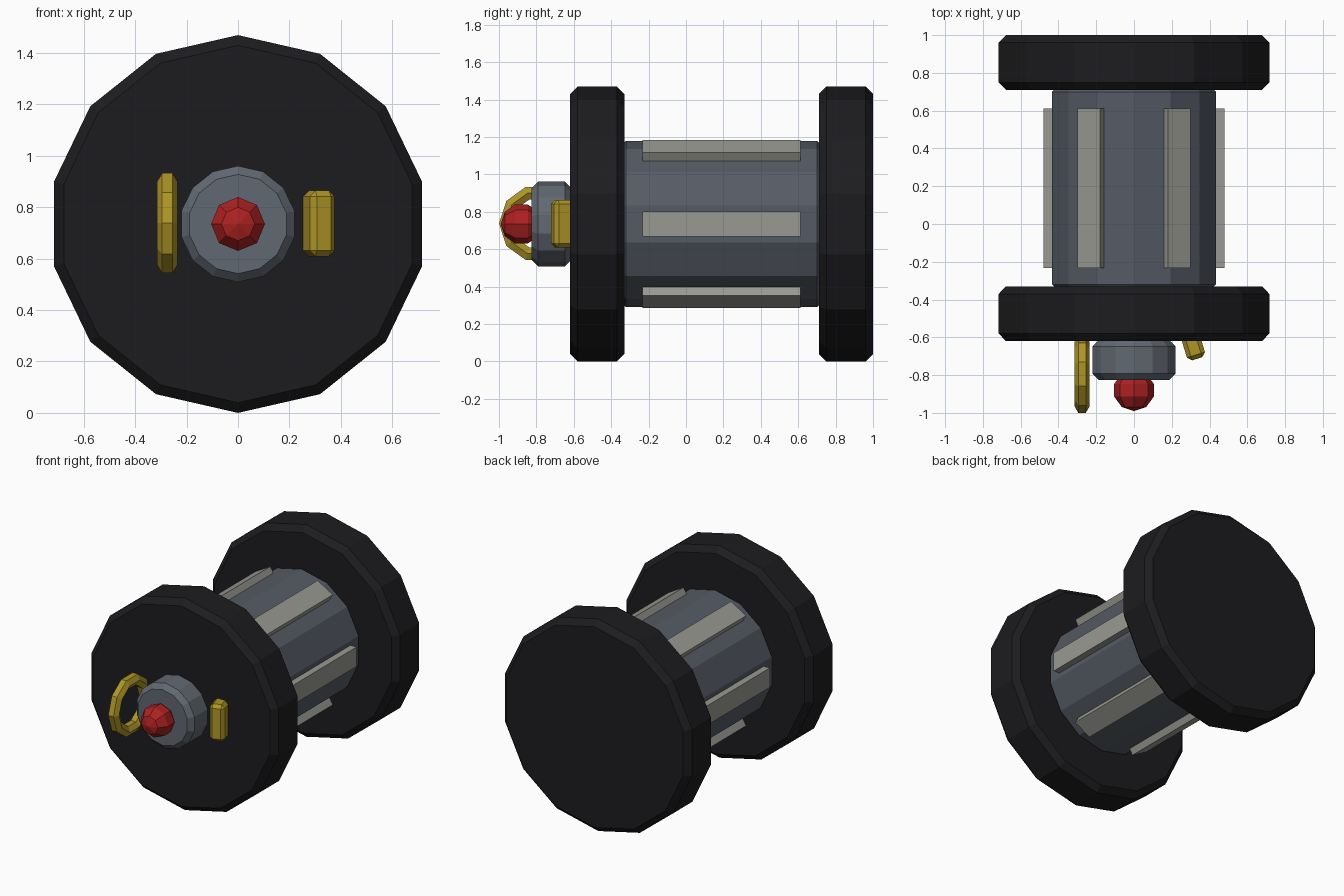
import bpy, bmesh
from math import sin, cos, pi, radians
from mathutils import Matrix, Vector

if "Cube" in bpy.data.objects:
    bpy.data.objects.remove(bpy.data.objects["Cube"])

AXIS_Z = 0.735  # height of the long axis


def material(name, rgb):
    m = bpy.data.materials.new(name)
    m.diffuse_color = (*rgb, 1)
    m.use_nodes = True
    m.node_tree.nodes["Principled BSDF"].inputs["Base Color"].default_value = m.diffuse_color
    return m


BLACK = material("black_rubber", (0.012, 0.012, 0.014))
STEEL = material("blue_steel", (0.09, 0.105, 0.13))
LIGHT = material("light_steel", (0.12, 0.14, 0.165))
PALE = material("pale_metal", (0.32, 0.32, 0.29))
YELLOW = material("yellow", (0.42, 0.30, 0.02))
RED = material("red", (0.42, 0.015, 0.015))


def finish(name, bm, mat):
    bmesh.ops.recalc_face_normals(bm, faces=bm.faces)
    me = bpy.data.meshes.new(name)
    bm.to_mesh(me)
    bm.free()
    me.materials.append(mat)
    ob = bpy.data.objects.new(name, me)
    bpy.context.collection.objects.link(ob)
    return ob


def lathe(name, profile, sides, mat):
    """Turn (radius, y) points round the long axis and cap both ends."""
    bm = bmesh.new()
    rings = [[bm.verts.new((r * sin(2 * pi * i / sides), y,
                            AXIS_Z + r * cos(2 * pi * i / sides)))
              for i in range(sides)] for r, y in profile]
    for a, b in zip(rings, rings[1:]):
        for i in range(sides):
            j = (i + 1) % sides
            bm.faces.new((a[i], a[j], b[j], b[i]))
    bm.faces.new(rings[0])
    bm.faces.new(rings[-1])
    return finish(name, bm, mat)


def drum(name, r, y0, y1, bevel, mat):
    return lathe(name, [(r - bevel, y0), (r, y0 + bevel),
                        (r, y1 - bevel), (r - bevel, y1)], 14, mat)


def box(name, size, matrix, bevel, mat):
    bm = bmesh.new()
    bmesh.ops.create_cube(bm, size=1, matrix=Matrix.Diagonal((*size, 1)))
    if bevel:
        bmesh.ops.bevel(bm, geom=bm.edges[:], offset=bevel, segments=1,
                        affect='EDGES', profile=0.5)
    bm.transform(matrix)
    return finish(name, bm, mat)


# End discs, central body and front cap
drum("front_disc", 0.735, -0.62, -0.33, 0.04, BLACK)
drum("back_disc", 0.735, 0.71, 1.0, 0.04, BLACK)
drum("body", 0.445, -0.33, 0.71, 0.01, STEEL)
drum("front_cap", 0.226, -0.825, -0.615, 0.033, LIGHT)

# Red button: low-poly ball
R = 0.11
lathe("red_button", [(max(R * sin(k * pi / 5), 0.0005), -0.88 - R * cos(k * pi / 5))
                     for k in range(6)], 8, RED)

# Six grip strips round the body
for k in range(6):
    m = (Matrix.Translation((0, 0.19, AXIS_Z))
         @ Matrix.Rotation(radians(60 * k), 4, 'Y')
         @ Matrix.Translation((0.452, 0, 0)))
    box(f"grip_strip_{k + 1}", (0.055, 0.845, 0.135), m, 0, PALE)

# Pull ring: hexagonal section swept round ten sides
bm = bmesh.new()
N, S, MAJOR, MINOR = 10, 6, 0.17, 0.04
grid = []
for i in range(N):
    a = 2 * pi * i / N
    grid.append([])
    for j in range(S):
        b = 2 * pi * j / S
        rad = MAJOR + MINOR * sin(b)
        grid[i].append(bm.verts.new((-0.275 + MINOR * cos(b),
                                     -0.795 - rad * cos(a), 0.738 + rad * sin(a))))
for i in range(N):
    for j in range(S):
        p, q = grid[i], grid[(i + 1) % N]
        bm.faces.new((p[j], q[j], q[(j + 1) % S], p[(j + 1) % S]))
finish("pull_ring", bm, YELLOW)

# Safety lever: bevelled block turned outward
box("safety_lever", (0.10, 0.20, 0.255),
    Matrix.Translation((0.305, -0.618, 0.737)) @ Matrix.Rotation(radians(17), 4, 'Z'),
    0.022, YELLOW)
